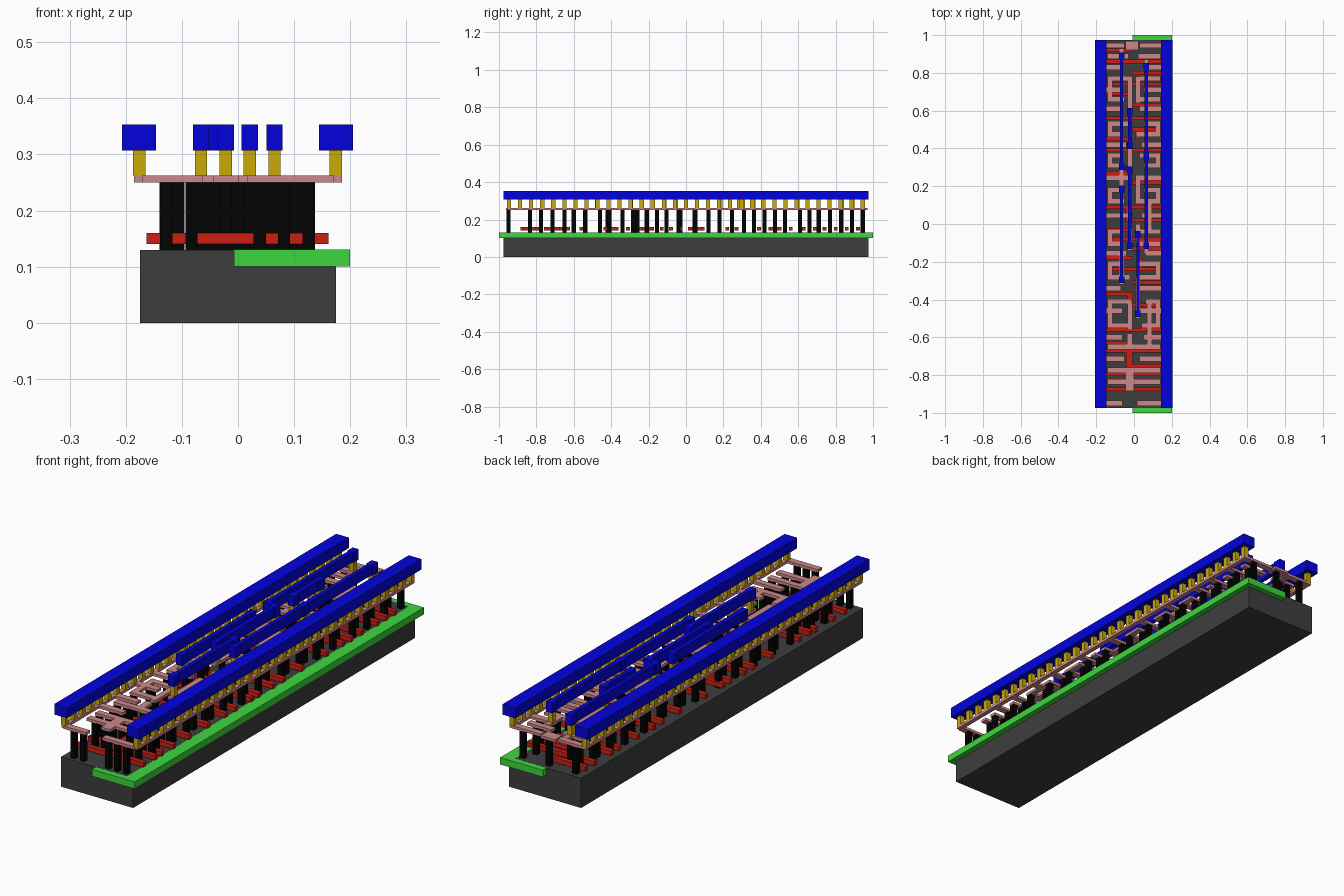
import bpy, bmesh

# display colours, converted to linear values below
COLORS = {"substrate": (0.25, 0.25, 0.25), "well": (0.25, 0.84, 0.25), "gate": (0.8, 0.14, 0.1),
          "contact": (0.04, 0.04, 0.04), "link": (0.8, 0.53, 0.53), "via": (0.79, 0.66, 0.05),
          "metal": (0.04, 0.04, 0.86)}
MATS = {}
for key, c in COLORS.items():
    MATS[key] = bpy.data.materials.new(key)
    MATS[key].diffuse_color = (*[v ** 2.2 for v in c], 1)


def layer(name, mat, rects, z0, z1):
    """One object made of boxes (x0, x1, y0, y1) that share a height range."""
    bm = bmesh.new()
    for x0, x1, y0, y1 in rects:
        vs = bmesh.ops.create_cube(bm, size=1)["verts"]
        for v in vs:
            v.co = (x1 if v.co.x > 0 else x0, y1 if v.co.y > 0 else y0, z1 if v.co.z > 0 else z0)
    me = bpy.data.meshes.new(name)
    bm.to_mesh(me)
    bm.free()
    me.materials.append(MATS[mat])
    ob = bpy.data.objects.new(name, me)
    bpy.context.collection.objects.link(ob)


def sq(x, y, w=0.022, h=0.022):
    return (x - w / 2, x + w / 2, y - h / 2, y + h / 2)


def across(y, x0, x1, w=0.022):
    return (x0, x1, y - w / 2, y + w / 2)


def along(x, y0, y1, w=0.026):
    return (x - w / 2, x + w / 2, y0, y1)


# base block, side well and active strip
layer("substrate", "substrate", [(-0.175, 0.175, -0.975, 0.975)], 0, 0.13)
layer("well", "well", [(-0.007, 0.2, -1, 1)], 0.1, 0.1302)
layer("active_strip", "substrate", [(-0.008, 0.145, -0.974, 0.974)], 0.12, 0.1304)

# red gates: full crossings, half crossings, and joining pieces
full = [-0.875, -0.795, -0.67, -0.56, -0.24, -0.08, 0.09, 0.39, 0.56, 0.74, 0.86]
left_half = [-0.63, -0.37, -0.18, -0.03, 0.27, 0.45, 0.69, 0.92]
right_half = [-0.75, -0.43, -0.31, -0.13, 0.02, 0.22, 0.50, 0.63, 0.80]
gates = [across(y, -0.163, 0.161, 0.02) for y in full]
gates += [across(y, -0.163, -0.01, 0.02) for y in left_half]
gates += [across(y, -0.01, 0.161, 0.02) for y in right_half]
gates += [along(-0.026, -0.885, -0.785, 0.034), along(-0.026, -0.76, -0.62, 0.034),
          along(-0.02, -0.44, -0.36, 0.03), along(0.03, -0.25, -0.18, 0.03),
          along(-0.03, 0.01, 0.09, 0.03), along(0.02, 0.45, 0.51, 0.03)]
layer("gate_strips", "gate", gates, 0.14, 0.16)

# pink links: (y, end of left piece, start of right piece, reaches the rails)
rows = [(-0.949, -0.062, 0.016, 1), (-0.835, 0, 0, 0), (-0.775, 0, 0, 0), (-0.713, -0.05, 0.03, 1),
        (-0.65, 0, 0, 0), (-0.60, -0.06, 0.05, 1), (-0.537, -0.03, 0.04, 0), (-0.46, -0.06, 0.03, 1),
        (-0.41, -0.01, 0.06, 0), (-0.34, -0.07, 0.01, 1), (-0.282, -0.02, 0.03, 0),
        (-0.21, -0.06, 0.02, 0), (-0.155, -0.04, 0.06, 1), (-0.105, -0.06, 0.03, 0),
        (-0.04, -0.07, 0.02, 0), (0.045, -0.03, 0.04, 1), (0.12, -0.05, 0.01, 0),
        (0.18, -0.07, 0.05, 0), (0.245, -0.02, 0.02, 1), (0.31, -0.06, 0.05, 0),
        (0.363, -0.06, 0.03, 0), (0.42, -0.04, 0.04, 1), (0.475, -0.06, 0.01, 0),
        (0.53, -0.01, 0.05, 0), (0.61, -0.06, 0.03, 1), (0.66, -0.05, 0.02, 0),
        (0.71, -0.07, 0.05, 1), (0.77, -0.02, 0.03, 0), (0.83, -0.06, 0.05, 1),
        (0.888, -0.03, 0.02, 0), (0.945, -0.05, 0.03, 1)]
links, contacts = [], []
for i, (y, a, b, rail) in enumerate(rows):
    reach = 0.17 if rail else 0.139
    links += [across(y, -reach, a, 0.028), across(y, b, reach, 0.028)]
    # posts stand in two columns per side; the shift staggers them row by row
    s = 0.022 * (i % 2)
    cols = (-0.129 + s, 0.126 - s)
    if y < -0.6:
        cols = (-0.128 + s, -0.083 + s, 0.082 - s, 0.126 - s) + ((0.039,) if i == 0 else ())
    contacts += [sq(x, y) for x in cols]

# lengthwise links and rail underlays
runs = [(-0.126, -0.54, -0.41), (-0.126, -0.28, -0.21), (-0.126, -0.11, -0.04), (-0.126, 0.12, 0.18),
        (-0.126, 0.31, 0.37), (-0.126, 0.48, 0.53), (-0.126, 0.66, 0.77),
        (0.126, -0.54, -0.41), (0.126, -0.28, -0.21), (0.126, 0.12, 0.18), (0.126, 0.31, 0.37),
        (0.126, 0.48, 0.53), (0.082, -0.66, -0.40), (0.082, -0.04, 0.12),
        (-0.066, -0.32, -0.16), (-0.066, 0.18, 0.30), (-0.066, 0.86, 0.93),
        (-0.022, -0.56, -0.42), (-0.022, -0.14, -0.02), (-0.022, 0.27, 0.44), (-0.022, 0.58, 0.78),
        (0.021, -0.50, -0.28), (0.021, -0.10, 0.0), (0.021, 0.11, 0.26), (0.021, 0.64, 0.78),
        (0.065, -0.16, -0.10), (0.065, 0.30, 0.43), (0.065, 0.77, 0.87)]
links += [along(*r) for r in runs]
links += [along(-0.022, -0.885, -0.775, 0.045), along(-0.022, -0.66, -0.58, 0.03),
          sq(-0.01, 0.945, 0.07, 0.05)]
links += [along(x, -0.957, 0.957, 0.02) for x in (-0.175, 0.175)]
layer("local_links", "link", links, 0.25, 0.262)

# black posts under the links, including those landing on the gates
contacts += [sq(x, y) for x, y in ((-0.022, -0.54), (-0.022, -0.42), (-0.022, -0.03), (-0.022, 0.05),
                                   (-0.04, 0.045), (0.0, 0.945), (0.021, -0.34), (0.021, 0.18),
                                   (0.021, 0.475), (0.021, 0.66), (0.062, -0.105), (0.062, 0.363),
                                   (-0.066, -0.26), (-0.066, 0.245), (-0.064, 0.888), (-0.022, 0.61),
                                   (-0.001, -0.65), (0.039, -0.21), (-0.044, 0.42))]
layer("contact_posts", "contact", contacts, 0.13, 0.25)

# blue inner tracks with widened ends, each end carried by a gold via
vias, metal = [], []
for x, *ys in [(-0.066, 0.305, 0.89), (-0.066, -0.295, 0.185), (-0.022, 0.415, 0.595),
               (-0.022, -0.115, 0.285), (0.021, -0.475, -0.055), (0.065, -0.115, 0.36, 0.835)]:
    metal.append(along(x, ys[0], ys[-1], 0.018))
    for y in ys:
        metal.append(sq(x, y, 0.029, 0.036))
        vias.append(sq(x, y))
metal.append(across(0.295, -0.075, -0.01, 0.018))
layer("inner_tracks", "metal", metal, 0.307, 0.353)

# blue power rails on evenly spaced vias
layer("power_rails", "metal", [along(x, -0.975, 0.975, 0.061) for x in (-0.1765, 0.1745)], 0.307, 0.353)
vias += [sq(x, -0.946 + 0.0591 * i) for x in (-0.176, 0.174) for i in range(33)]
layer("vias", "via", vias, 0.262, 0.307)
